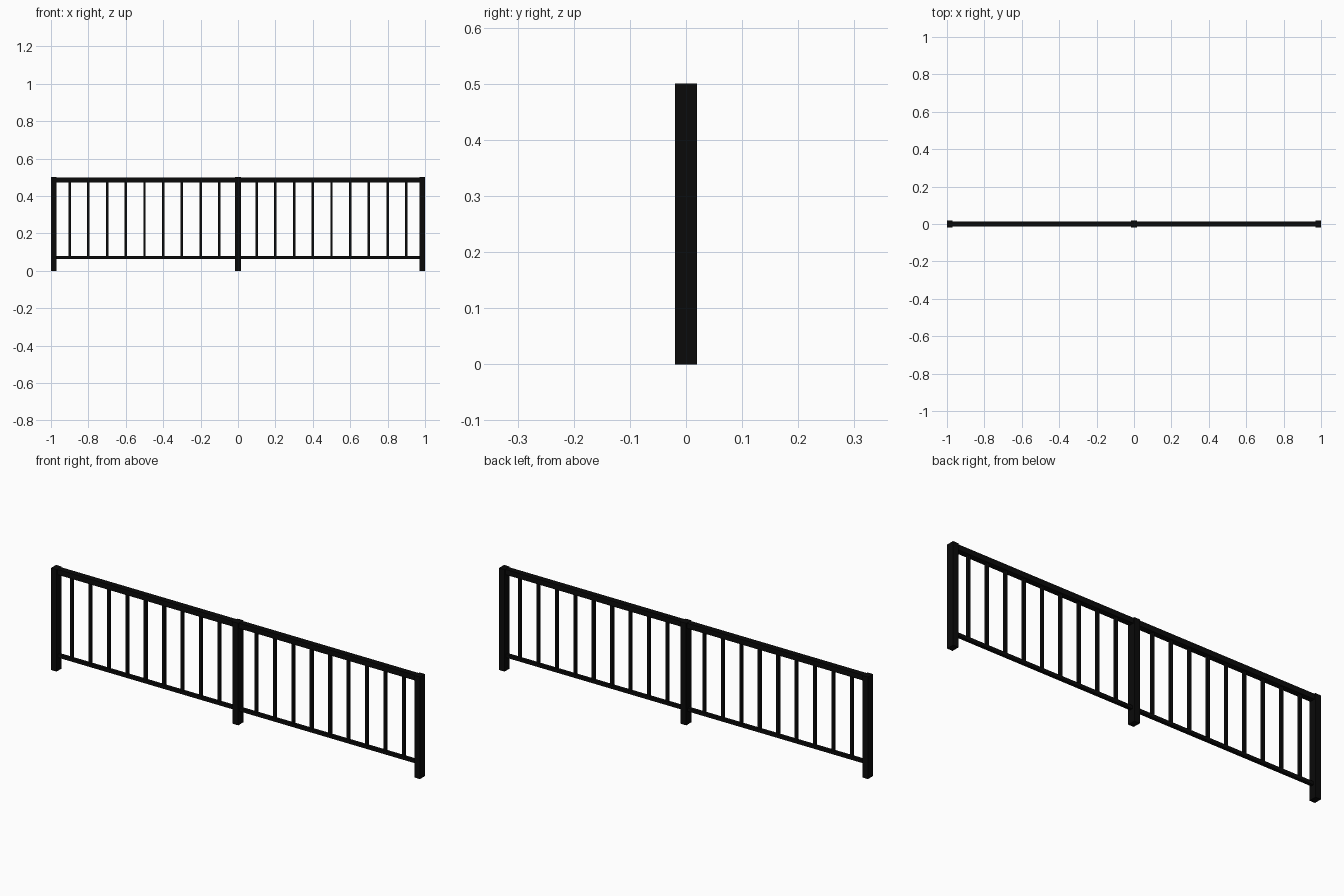
import bpy

cube = bpy.data.objects.get("Cube")
if cube:
    bpy.data.objects.remove(cube, do_unlink=True)

# Single near-black painted metal
black = bpy.data.materials.new("black_metal")
black.use_nodes = True
colour = (0.003, 0.003, 0.003, 1)
black.diffuse_color = colour
black.node_tree.nodes["Principled BSDF"].inputs["Base Color"].default_value = colour


def box(name, x, width, depth, bottom, top):
    """Box bar centred on y = 0, spanning bottom to top."""
    bpy.ops.mesh.primitive_cube_add(size=1, location=(x, 0, (bottom + top) / 2))
    bar = bpy.context.object
    bar.name = name
    bar.scale = (width, depth, top - bottom)
    bpy.ops.object.transform_apply(location=False, rotation=False, scale=True)
    bar.data.materials.append(black)
    return bar


HEIGHT = 0.5
POST = 0.03
TOP_BAR = 0.473
LOW_BAR = 0.08

# Posts at both ends and in the middle
end = 1 - POST / 2
for name, x in (("right_post", -end), ("middle_post", 0), ("left_post", end)):
    box(name, x, POST, 0.039, 0, HEIGHT)

# Rails and balusters of the two bays
bay = end - POST
for side, sign in (("right", -1), ("left", 1)):
    middle = sign * end / 2
    box(side + "_top_rail", middle, bay, 0.028, TOP_BAR, HEIGHT - 0.001)
    box(side + "_bottom_rail", middle, bay, 0.016, LOW_BAR - 0.016, LOW_BAR)
    for i in range(1, 10):
        box(f"{side}_baluster_{i}", sign * i * 0.1, 0.013, 0.013, LOW_BAR, TOP_BAR)
